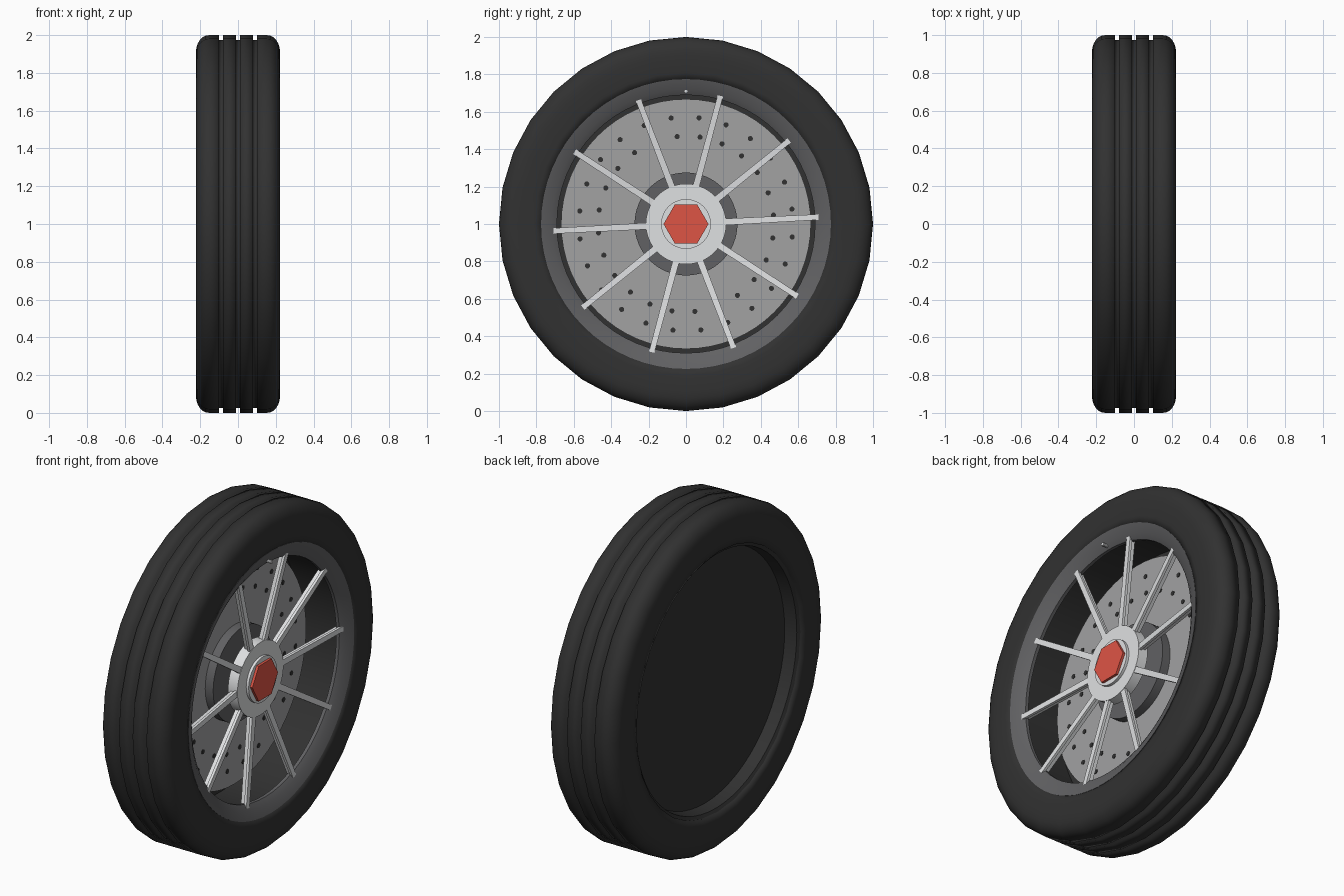
import bpy, bmesh
from math import sin, cos, pi, radians
from mathutils import Matrix, Vector

cube = bpy.data.objects.get("Cube")
if cube:
    bpy.data.objects.remove(cube, do_unlink=True)

AXLE = Vector((0, 0, 1))


def material(name, r, g, b):
    m = bpy.data.materials.new(name)
    m.use_nodes = True
    m.diffuse_color = (r, g, b, 1)
    m.node_tree.nodes["Principled BSDF"].inputs["Base Color"].default_value = (r, g, b, 1)
    return m


RUBBER = material("black rubber", 0.031, 0.031, 0.031)
RIM = material("dark grey metal", 0.12, 0.12, 0.125)
STEEL = material("brake steel", 0.36, 0.36, 0.365)
ALLOY = material("light alloy", 0.74, 0.75, 0.76)
RED = material("red nut", 0.73, 0.09, 0.06)


def finish(name, bm, mat, angle=35):
    """Store the mesh; edges sharper than the angle stay hard."""
    bmesh.ops.recalc_face_normals(bm, faces=bm.faces)
    mesh = bpy.data.meshes.new(name)
    bm.to_mesh(mesh)
    bm.free()
    mesh.materials.append(mat)
    obj = bpy.data.objects.new(name, mesh)
    obj.location = AXLE
    bpy.context.collection.objects.link(obj)
    bpy.ops.object.select_all(action='DESELECT')
    obj.select_set(True)
    bpy.context.view_layer.objects.active = obj
    bpy.ops.object.shade_smooth_by_angle(angle=radians(angle))
    return obj


def lathe(name, profile, mat, sides=64, closed=True, angle=35):
    """Revolve (x, radius) points around the axle."""
    bm = bmesh.new()
    rings = []
    for x, r in profile:
        if r == 0:
            rings.append([bm.verts.new((x, 0, 0))] * sides)
        else:
            rings.append([bm.verts.new((x, r * sin(2 * pi * i / sides), r * cos(2 * pi * i / sides)))
                          for i in range(sides)])
    pairs = list(zip(rings, rings[1:]))
    if closed:
        pairs.append((rings[-1], rings[0]))
    for a, b in pairs:
        for i in range(sides):
            j = (i + 1) % sides
            corners = list(dict.fromkeys((a[i], a[j], b[j], b[i])))
            if len(corners) > 2:
                bm.faces.new(corners)
    return finish(name, bm, mat, angle)


def drum(name, x0, x1, r, mat, sides=64):
    return lathe(name, [(x0, 0), (x0, r), (x1, r), (x1, 0)], mat, sides, closed=False)


# Tyre with rounded shoulders and three tread grooves
half = [(0.215, 0.77), (0.223, 0.81), (0.223, 0.90)]
half += [(0.153 + 0.07 * cos(a), 0.91 + 0.09 * sin(a)) for a in (pi * k / 12 for k in range(1, 7))]
half += [(0.1, 1), (0.1, 0.975), (0.08, 0.975), (0.08, 1), (0.01, 1), (0.01, 0.975)]
lathe("tyre", half + [(-x, r) for x, r in reversed(half)], RUBBER, 32, angle=100)

# Rim lip, and the dark barrel behind it
lathe("rim", [(0.218, 0.775), (0.2, 0.72), (0.18, 0.69), (0.16, 0.69), (0.16, 0.775)], RIM)
lathe("barrel", [(0.17, 0.74), (-0.125, 0.74), (-0.125, 0.775), (0.17, 0.775)], RUBBER)

# Closed back of the wheel
lathe("back_cover", [(-0.212, 0.775), (-0.2, 0.75), (-0.128, 0.74), (-0.128, 0),
                     (-0.115, 0), (-0.115, 0.775)], RUBBER, closed=False)

# Brake disc with two rings of drilled holes
lathe("brake_disc", [(-0.022, 0.2), (-0.022, 0.668), (-0.05, 0.668), (-0.05, 0.2)], STEEL)
bm = bmesh.new()
for radius, offset in ((0.47, 5.8), (0.572, 8)):
    for k in range(24):
        a = radians(15 * k + offset)
        place = Matrix.Translation((-0.021, radius * cos(a), radius * sin(a))) @ Matrix.Rotation(pi / 2, 4, 'Y')
        bmesh.ops.create_cone(bm, cap_ends=True, segments=10, radius1=0.014, radius2=0.014,
                              depth=0.004, matrix=place)
finish("disc_holes", bm, RUBBER)

# Raised brake carrier and axle behind the hub
drum("disc_carrier", -0.06, 0.03, 0.275, RIM)
drum("axle", -0.12, 0.12, 0.12, RIM, 32)

# Hub with a collar and a hexagonal nut
drum("hub", 0.085, 0.147, 0.215, ALLOY)
drum("hub_collar", 0.14, 0.163, 0.133, ALLOY, 48)
nut = drum("hub_nut", 0.14, 0.178, 0.12, RED, 6)
nut.rotation_euler.x = pi / 2

# Ten T-section spokes sloping outward from hub to rim
bm = bmesh.new()


def bar(half_root, half_tip, front, back, turn):
    """Tapered bar; front and back are offsets from the sloping spoke face."""
    ends = []
    for radius, face, w in ((0.19, 0.142, half_root), (0.725, 0.195, half_tip)):
        ends.append([bm.verts.new(turn @ Vector((face + d, radius, s * w)))
                     for d, s in ((front, -1), (front, 1), (back, 1), (back, -1))])
    a, b = ends
    bm.faces.new(a)
    bm.faces.new(b)
    for i in range(4):
        j = (i + 1) % 4
        bm.faces.new((a[i], a[j], b[j], b[i]))


for k in range(10):
    turn = Matrix.Rotation(radians(3 + 36 * k), 4, 'X')
    bar(0.018, 0.015, 0, -0.016, turn)
    bar(0.008, 0.007, -0.015, -0.042, turn)
finish("spokes", bm, ALLOY)

# Valve stem at the top of the rim
valve = drum("valve_stem", 0.16, 0.222, 0.01, ALLOY, 10)
valve.location = AXLE + Vector((0, 0, 0.71))
